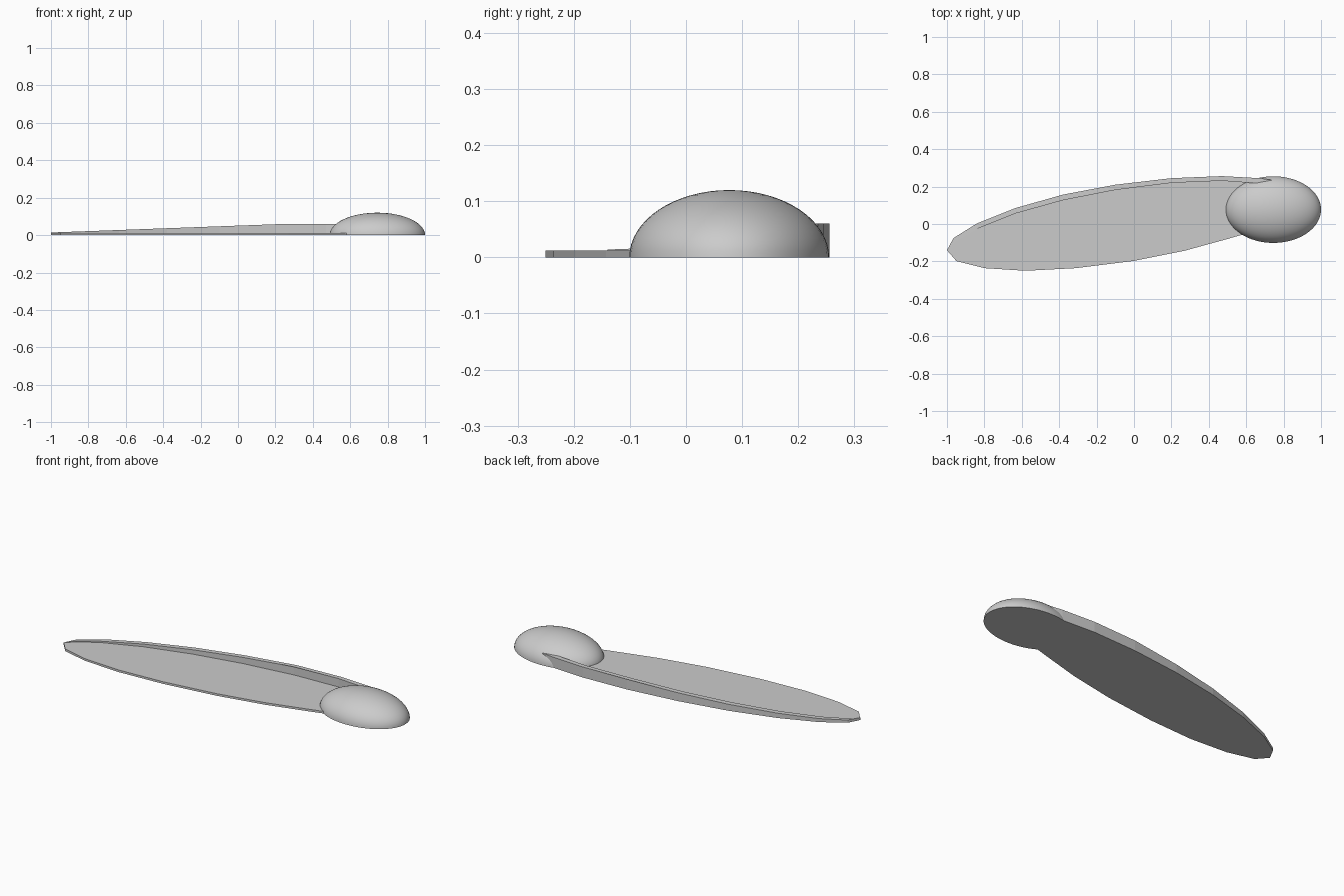
import bpy
import bmesh

cube = bpy.data.objects.get("Cube")
if cube:
    bpy.data.objects.remove(cube)

grey = bpy.data.materials.new("light_grey")
grey.use_nodes = True
grey.diffuse_color = (0.6, 0.6, 0.6, 1)
grey.node_tree.nodes["Principled BSDF"].inputs["Base Color"].default_value = (0.6, 0.6, 0.6, 1)


def finish(name, bm):
    bmesh.ops.recalc_face_normals(bm, faces=bm.faces)
    mesh = bpy.data.meshes.new(name)
    bm.to_mesh(mesh)
    bm.free()
    mesh.materials.append(grey)
    obj = bpy.data.objects.new(name, mesh)
    bpy.context.collection.objects.link(obj)
    return obj


def prism(name, outline, height):
    """Upright prism whose top height depends on x."""
    bm = bmesh.new()
    low = [bm.verts.new((x, y, 0)) for x, y in outline]
    top = [bm.verts.new((x, y, height(x))) for x, y in outline]
    bm.faces.new(low)
    bm.faces.new(top)
    for i in range(len(low)):
        j = (i + 1) % len(low)
        bm.faces.new((low[i], low[j], top[j], top[i]))
    return finish(name, bm)


# Long leaf-shaped blade
back_edge = [(-1, -0.14), (-0.965, -0.075), (-0.84, 0.003), (-0.635, 0.085),
             (-0.38, 0.157), (-0.1, 0.21), (0.2, 0.245), (0.47, 0.256),
             (0.67, 0.245), (0.74, 0.235)]
front_edge = [(0.7, 0), (0.58, -0.057), (0.5, -0.08), (0.27, -0.143),
              (0, -0.197), (-0.31, -0.236), (-0.58, -0.25), (-0.8, -0.236),
              (-0.95, -0.198)]
prism("blade", back_edge + front_edge, lambda x: 0.012)

# Raised rim along the back edge, rising toward the hub
inner_edge = [(0.65, 0.218), (0.47, 0.231), (0.2, 0.22), (-0.1, 0.182),
              (-0.38, 0.127), (-0.635, 0.056), (-0.84, -0.026), (-0.95, -0.09)]
prism("raised_rim", back_edge + inner_edge,
      lambda x: min(0.06, 0.014 + 0.046 * (x + 1) / 1.25))

# Smooth domed hub with a flat underside
bm = bmesh.new()
bmesh.ops.create_uvsphere(bm, u_segments=64, v_segments=32, radius=1)
bmesh.ops.bisect_plane(bm, geom=bm.verts[:] + bm.edges[:] + bm.faces[:],
                       plane_co=(0, 0, 0), plane_no=(0, 0, -1), clear_outer=True)
bmesh.ops.holes_fill(bm, edges=[e for e in bm.edges if e.is_boundary])
for v in bm.verts:
    v.co = (0.745 + 0.255 * v.co.x, 0.077 + 0.178 * v.co.y, 0.12 * v.co.z)
hub = finish("domed_hub", bm)
bpy.context.view_layer.objects.active = hub
hub.select_set(True)
bpy.ops.object.shade_smooth_by_angle(angle=0.7)
